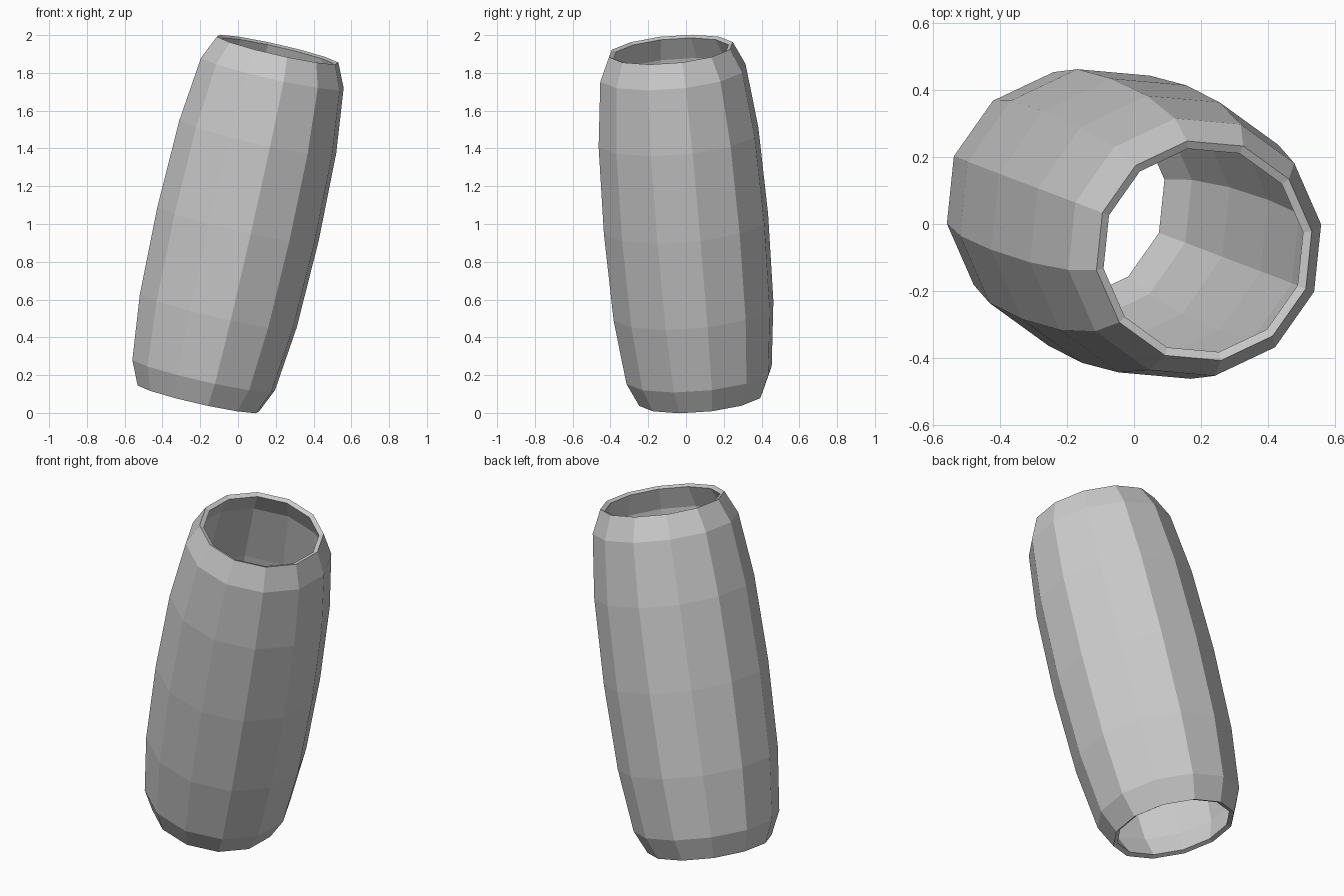
import bpy, bmesh
from math import sin, cos, pi, radians
from mathutils import Vector

if "Cube" in bpy.data.objects:
    bpy.data.objects.remove(bpy.data.objects["Cube"])

SIDES = 12
# (distance along axis, radius), symmetric about the middle
half = [(0.473, 0.431), (0.823, 0.392), (0.95, 0.334)]
profile = [(-t, r) for t, r in reversed(half)] + [(0, 0.443)] + half

# leaning axis of the barrel
axis = Vector((0.42, -0.16, 1.85)).normalized()
tilt = Vector((0, 0, 1)).rotation_difference(axis)

# open barrel wall
bm = bmesh.new()
rings = []
for t, r in profile:
    ring = []
    for i in range(SIDES):
        a = radians(9.5) + 2 * pi * i / SIDES
        p = tilt @ Vector((r * cos(a), r * sin(a), t))
        ring.append(bm.verts.new(p + Vector((0, 0, 1))))
    rings.append(ring)
for lo, hi in zip(rings, rings[1:]):
    for i in range(SIDES):
        j = (i + 1) % SIDES
        bm.faces.new((lo[i], lo[j], hi[j], hi[i]))

mesh = bpy.data.meshes.new("barrel_tube")
bm.to_mesh(mesh)
bm.free()
barrel = bpy.data.objects.new("barrel_tube", mesh)
bpy.context.collection.objects.link(barrel)

# thin wall grown inward
wall = barrel.modifiers.new("wall", 'SOLIDIFY')
wall.thickness = 0.027
wall.offset = -1
